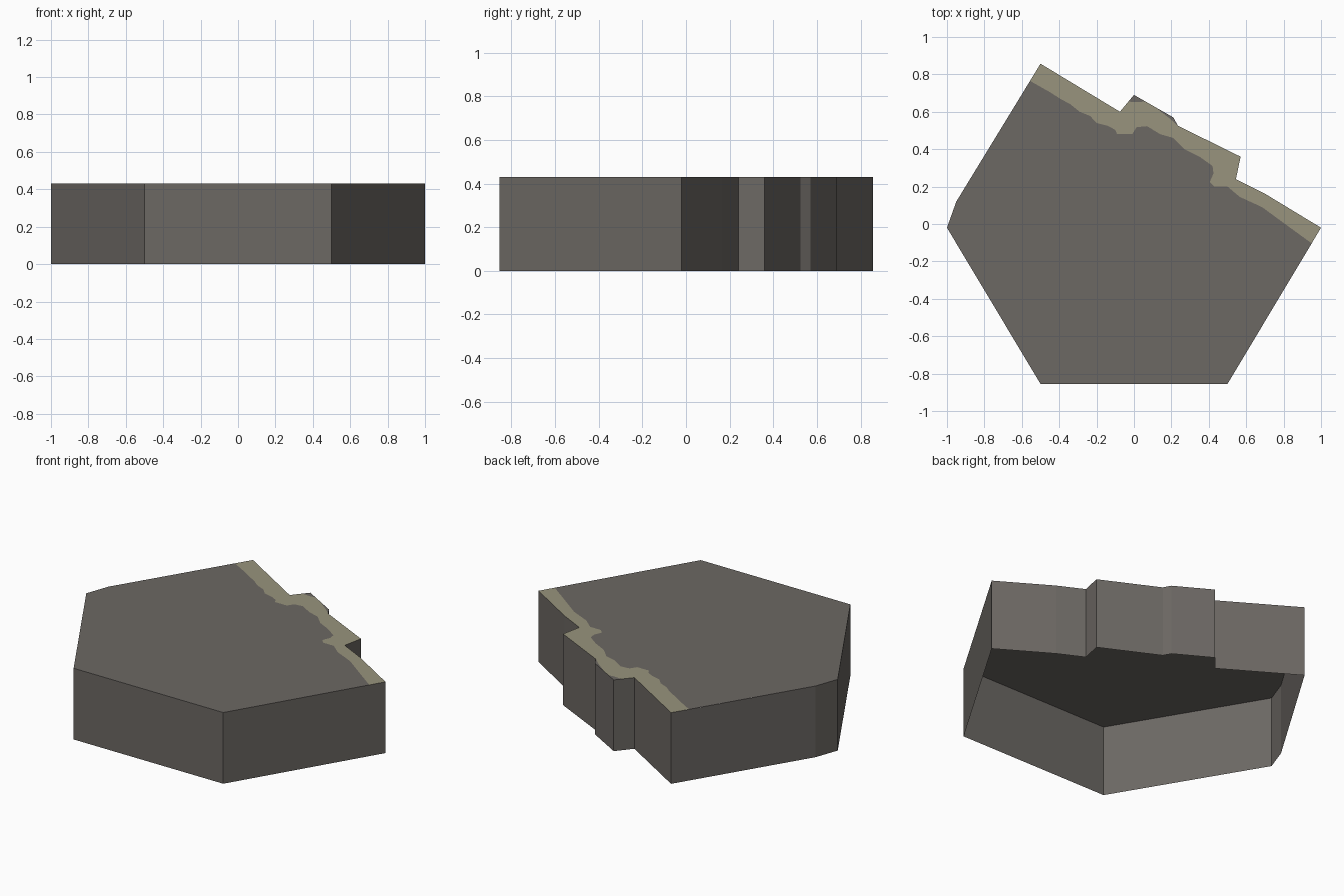
import bpy, bmesh

if "Cube" in bpy.data.objects:
    bpy.data.objects.remove(bpy.data.objects["Cube"])

H = 0.43  # slab height


def material(name, rgb):
    m = bpy.data.materials.new(name)
    m.diffuse_color = (*rgb, 1.0)
    m.use_nodes = True
    m.node_tree.nodes["Principled BSDF"].inputs["Base Color"].default_value = m.diffuse_color
    return m


stone = material("dark stone", (0.150, 0.138, 0.126))
edge = material("pale worn edge", (0.315, 0.296, 0.205))


def make(name, polygons, mat):
    bm = bmesh.new()
    for poly in polygons:
        bm.faces.new([bm.verts.new(p) for p in poly])
    bmesh.ops.remove_doubles(bm, verts=bm.verts, dist=0.0005)
    bmesh.ops.triangulate(bm, faces=[f for f in bm.faces if len(f.verts) > 4])
    me = bpy.data.meshes.new(name)
    bm.to_mesh(me)
    bm.free()
    me.materials.append(mat)
    ob = bpy.data.objects.new(name, me)
    bpy.context.collection.objects.link(ob)


def flat(points):
    # clockwise plan points -> upward facing polygon at the top
    return [(x, y, H) for x, y in reversed(points)]


# plan outline, clockwise from the back corner: broken side, then the hexagon sides
broken = [(-0.5, 0.857), (-0.075, 0.60), (0, 0.69), (0.21, 0.57), (0.235, 0.525),
          (0.57, 0.36), (0.545, 0.24), (0.695, 0.165), (1, -0.02)]
hexagon = [(0.5, -0.855), (-0.5, -0.855), (-1, -0.02), (-0.95, 0.12)]
outline = broken + hexagon

# ragged inner border of the pale strip, left to right
ragged = [(-0.556, 0.765), (-0.45, 0.705), (-0.395, 0.67), (-0.34, 0.64), (-0.29, 0.60),
          (-0.235, 0.578), (-0.20, 0.54), (-0.14, 0.525), (-0.10, 0.503), (-0.09, 0.48),
          (-0.01, 0.48), (0.015, 0.518), (0.07, 0.523), (0.14, 0.48), (0.21, 0.46),
          (0.27, 0.40), (0.35, 0.36), (0.42, 0.31), (0.425, 0.27), (0.405, 0.225),
          (0.43, 0.20), (0.50, 0.20), (0.565, 0.145), (0.685, 0.09), (0.835, -0.02),
          (0.95, -0.1035)]

# two dark chips on the broken edge
chip_a = [(-0.03, 0.654), (0, 0.69), (0.06, 0.656), (0.03, 0.652)]
chip_b = [(0.11, 0.627), (0.21, 0.57), (0.235, 0.525), (0.19, 0.565)]

# open-bottomed side walls
walls = []
for (ax, ay), (bx, by) in zip(outline, outline[1:] + outline[:1]):
    walls.append([(bx, by, 0), (ax, ay, 0), (ax, ay, H), (bx, by, H)])
make("side_walls", walls, stone)

# stone top and chips
make("stone_top", [flat(ragged + hexagon)], stone)
make("edge_chips", [flat(chip_a), flat(chip_b)], stone)

# pale strip along the broken side
rim = (broken[:2] + [chip_a[0], chip_a[3], chip_a[2], chip_b[0], chip_b[3], chip_b[2]]
       + broken[5:])
make("pale_edge_strip", [flat(rim + ragged[::-1])], edge)
